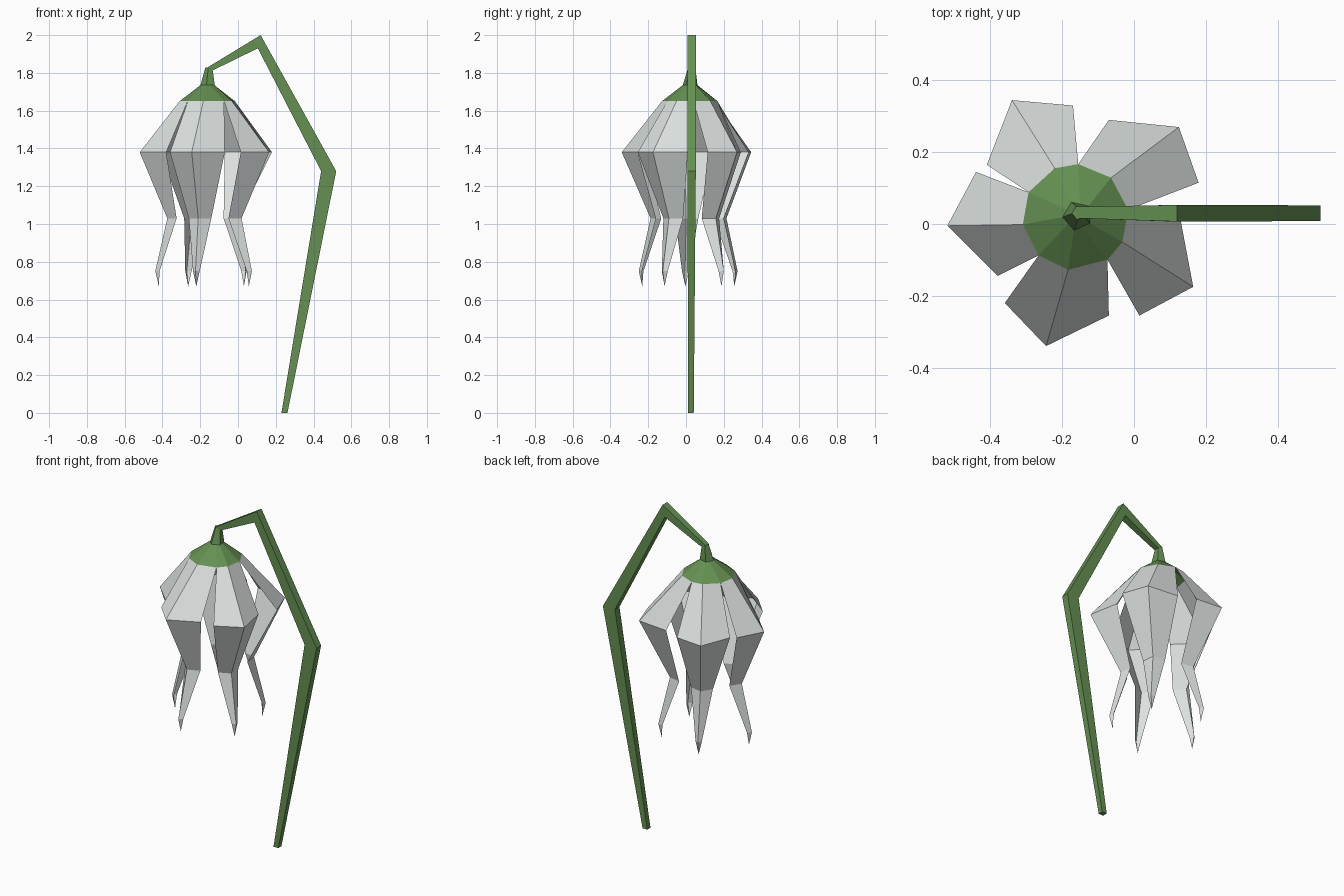
import bpy, bmesh, math
from mathutils import Vector

if "Cube" in bpy.data.objects:
    bpy.data.objects.remove(bpy.data.objects["Cube"])

CX, CY = -0.163, 0.019          # flower axis


def material(name, rgb):
    m = bpy.data.materials.new(name)
    m.diffuse_color = (*rgb, 1)
    m.use_nodes = True
    m.node_tree.nodes["Principled BSDF"].inputs["Base Color"].default_value = m.diffuse_color
    return m


GREEN = material("leaf green", (0.13, 0.28, 0.085))
WHITE = material("petal white", (0.72, 0.76, 0.75))


def make(name, verts, faces, mat):
    me = bpy.data.meshes.new(name)
    me.from_pydata([tuple(v) for v in verts], [], faces)
    me.materials.append(mat)
    ob = bpy.data.objects.new(name, me)
    bpy.context.collection.objects.link(ob)
    return ob


def fix_normals(ob):
    bm = bmesh.new()
    bm.from_mesh(ob.data)
    bmesh.ops.recalc_face_normals(bm, faces=bm.faces)
    bm.to_mesh(ob.data)
    bm.free()


def polar(r, deg, z):
    a = math.radians(deg)
    return Vector((CX + r * math.cos(a), CY + r * math.sin(a), z))


# Stem: square tube through (inner x, inner z, outer x, outer z, y, half depth)
stations = [
    (0.23, 0, 0.262, 0, 0.026, 0.015),
    (0.44, 1.28, 0.52, 1.28, 0.03, 0.022),
    (0.105, 1.93, 0.12, 2.0, 0.03, 0.023),
    (-0.13, 1.815, -0.16, 1.83, 0.032, 0.016),
]
sv, sf = [], [(0, 1, 2, 3), (15, 14, 13, 12)]
for xi, zi, xo, zo, y, h in stations:
    sv += [(xi, y - h, zi), (xo, y - h, zo), (xo, y + h, zo), (xi, y + h, zi)]
for i in range(3):
    for j in range(4):
        a, b = 4 * i + j, 4 * i + (j + 1) % 4
        sf.append((a, b, b + 4, a + 4))
fix_normals(make("stem", sv, sf, GREEN))

# Calyx: slightly uneven ten-point rim, rising to a pentagonal neck
rim_angles = [-28, 8, 48, 87, 113, 152, 188, 226, 262, 307]
rim = [polar(0.148, a, 1.65) for a in rim_angles]
cv = list(rim)
for r, z, dx, dy in ((0.041, 1.735, 0.005, 0.004), (0.02, 1.828, 0.01, 0.012)):
    for i in range(10):
        k = 1 if i % 2 == 0 else math.cos(math.radians(36))
        cv.append(polar(r * k, -31 + 36 * i, z) + Vector((dx, dy, 0)))
cf = [tuple(range(20, 30))]
for ring in (0, 10):
    for i in range(10):
        a, b = ring + i, ring + (i + 1) % 10
        cf.append((a, b, b + 10, a + 10))
make("calyx", cv, cf, GREEN)

# Petals: xy of right edge, crease and left edge at the widest level
wide = [
    ((0.015, -0.255), (0.165, -0.175), (0.13, 0.01)),
    ((0.18, 0.115), (0.125, 0.27), (-0.07, 0.29)),
    ((-0.17, 0.33), (-0.34, 0.345), (-0.41, 0.165)),
    ((-0.44, 0.145), (-0.52, -0.005), (-0.38, -0.145)),
    ((-0.36, -0.22), (-0.245, -0.34), (-0.07, -0.255)),
]
# lower rows: height, crease radius, edge radius, half width
lower = [(1.03, 0.212, 0.168, 0.061), (0.75, 0.276, 0.255, 0.018)]
for p in range(5):
    ang = -31 + 72 * p
    out = polar(1, ang, 0) - polar(0, 0, 0)
    side = Vector((-out.y, out.x, 0))
    pv = [rim[(2 * p - 1) % 10], rim[2 * p], rim[2 * p + 1]]
    pv += [Vector((x, y, 1.38)) for x, y in wide[p]]
    for z, rc, re, w in lower:
        base = Vector((CX, CY, z))
        pv += [base + out * re - side * w, base + out * rc, base + out * re + side * w]
    pv.append(polar(0.257, ang, 0.67))
    pf = []
    for i in range(3):
        for j in range(2):
            a = 3 * i + j
            pf.append((a + 3, a + 4, a + 1, a))
    pf += [(12, 10, 9), (12, 11, 10)]
    make(f"petal_{p + 1}", pv, pf, WHITE)
